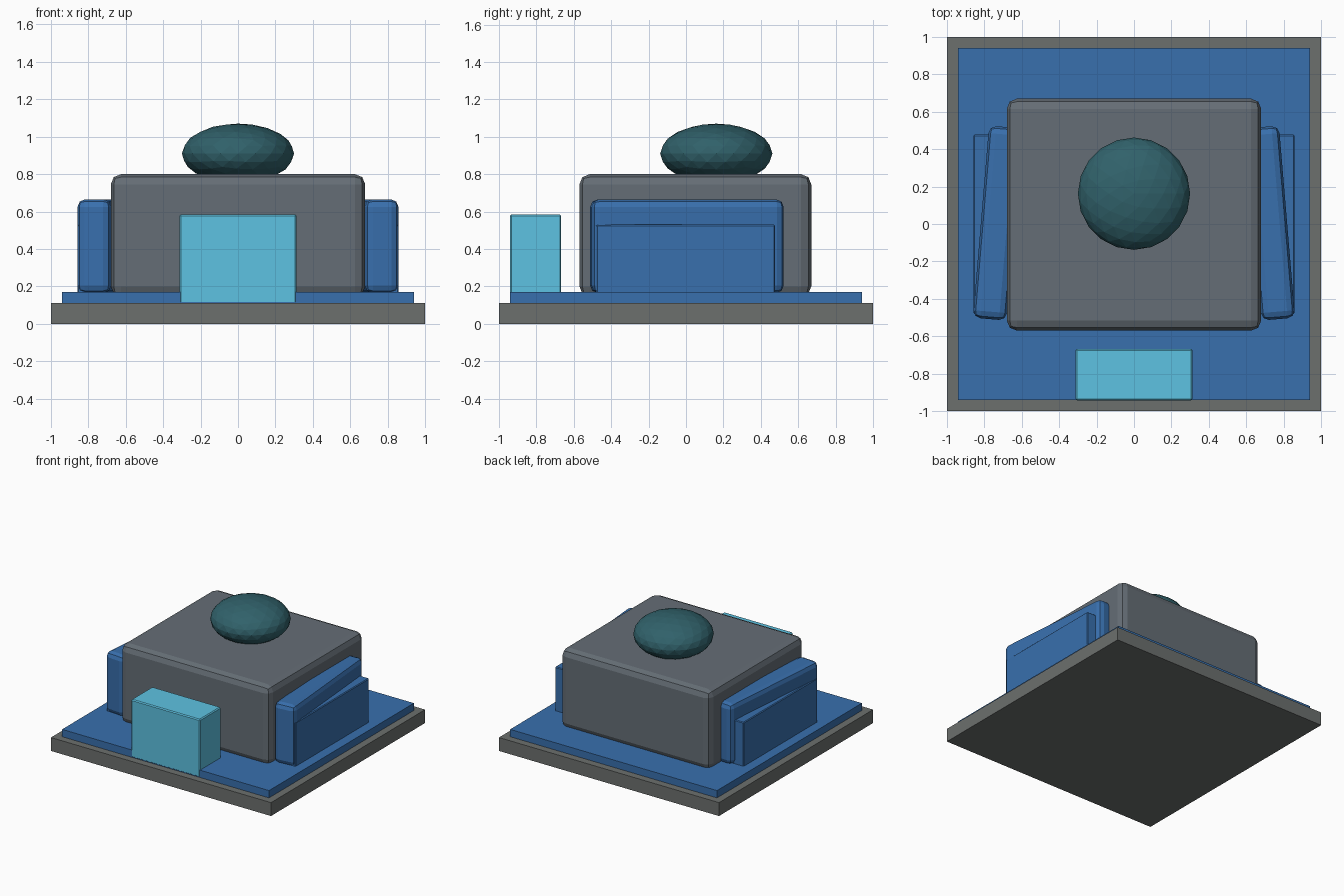
import bpy, math

if "Cube" in bpy.data.objects:
    bpy.data.objects.remove(bpy.data.objects["Cube"])


def material(name, rgb):
    m = bpy.data.materials.new(name)
    m.diffuse_color = (*rgb, 1)
    m.use_nodes = True
    m.node_tree.nodes["Principled BSDF"].inputs["Base Color"].default_value = m.diffuse_color
    return m


STONE = material("stone", (0.15, 0.16, 0.155))
SLATE = material("slate", (0.13, 0.155, 0.18))
BLUE = material("blue", (0.04, 0.16, 0.42))
CYAN = material("cyan", (0.11, 0.54, 0.76))
TEAL = material("teal", (0.03, 0.12, 0.145))


def box(name, lo, hi, mat, bevel=0, segments=2, turn=0):
    """Box between two corners, optionally bevelled and turned about z."""
    bpy.ops.mesh.primitive_cube_add(size=1, location=[(a + b) / 2 for a, b in zip(lo, hi)])
    o = bpy.context.object
    o.name = name
    o.scale = [b - a for a, b in zip(lo, hi)]
    bpy.ops.object.transform_apply(location=False, rotation=False, scale=True)
    o.rotation_euler.z = turn
    o.data.materials.append(mat)
    if bevel:
        b = o.modifiers.new("bevel", 'BEVEL')
        b.width = bevel
        b.segments = segments
    return o


# Ground slab and the thin floor plate on it
box("base_slab", (-1, -1, 0), (1, 1, 0.11), STONE)
box("floor_plate", (-0.94, -0.94, 0.11), (0.94, 0.94, 0.17), BLUE)

# Main block with softened edges
box("main_block", (-0.68, -0.57, 0.145), (0.68, 0.67, 0.80), SLATE, 0.055)

# Splayed side wings, each with a straight lower panel
for side, s in (("left", -1), ("right", 1)):
    cx = 0.728 * s
    box(side + "_wing", (cx - 0.09, -0.51, 0.165), (cx + 0.09, 0.52, 0.665),
        BLUE, 0.04, 2, math.radians(4.8) * s)
    x0, x1 = sorted((0.70 * s, 0.858 * s))
    box(side + "_lower_panel", (x0, -0.48, 0.15), (x1, 0.477, 0.53), BLUE, 0.006, 1)

# Front step block
box("front_block", (-0.313, -0.942, 0.11), (0.313, -0.667, 0.585), CYAN, 0.008, 1)

# Flattened faceted dome
bpy.ops.mesh.primitive_ico_sphere_add(subdivisions=3, radius=1, location=(0, 0.162, 0.91))
dome = bpy.context.object
dome.name = "roof_dome"
dome.scale = (0.3, 0.3, 0.16)
bpy.ops.object.transform_apply(location=False, rotation=False, scale=True)
dome.data.materials.append(TEAL)
